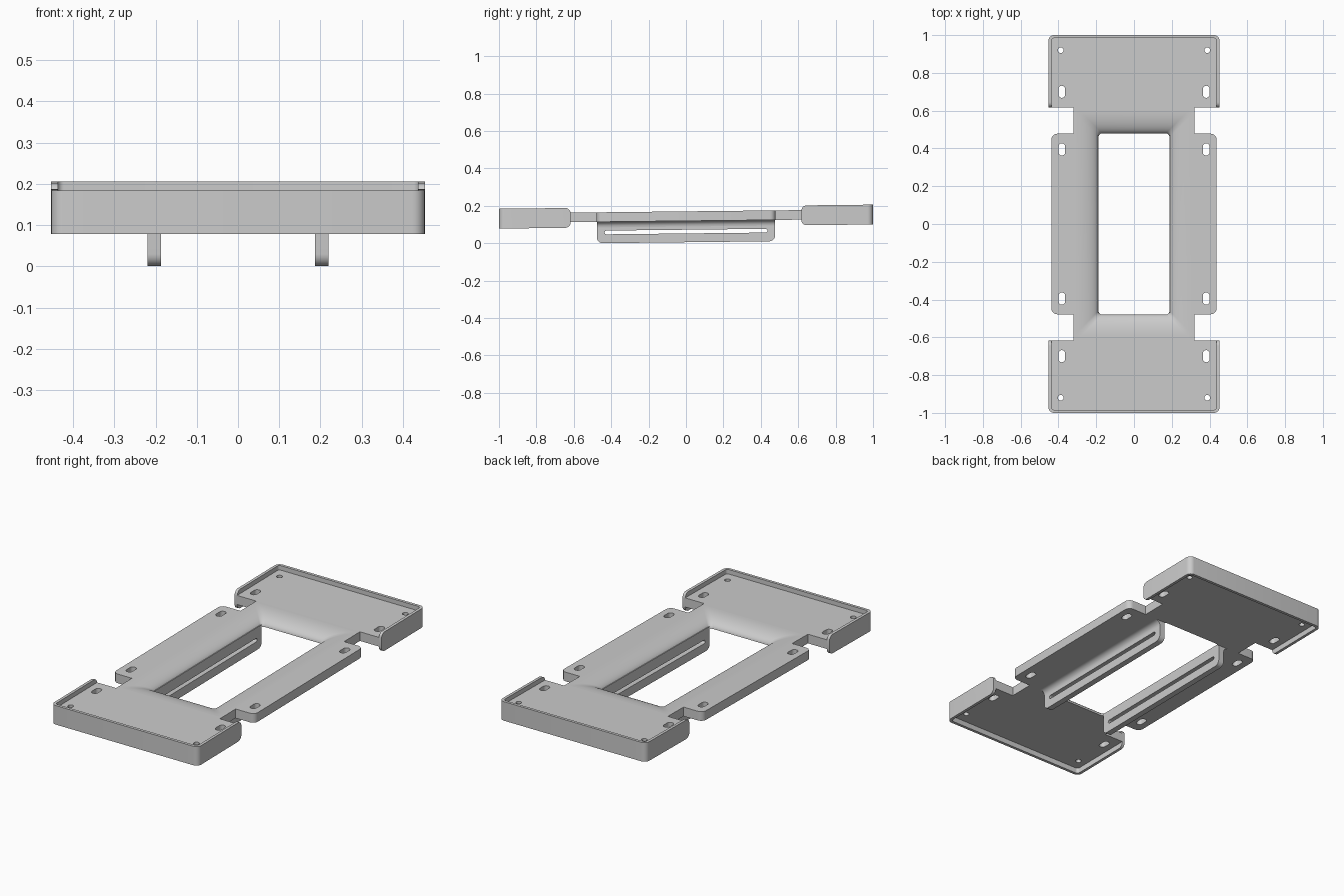
import bpy, bmesh, math
from mathutils import Matrix, Vector

if "Cube" in bpy.data.objects:
    bpy.data.objects.remove(bpy.data.objects["Cube"])

SLOPE = 0.011            # whole part tilts gently upward toward the back
TOP, BOTTOM = 0.17, 0.119


def rounded(pts, seg=6):
    """Polygon of (x, y, radius) right-angle corners with arcs."""
    out, n = [], len(pts)
    for i, (x, y, r) in enumerate(pts):
        p = Vector((x, y))
        if r == 0:
            out.append(p)
            continue
        d1 = (Vector(pts[i - 1][:2]) - p).normalized()
        d2 = (Vector(pts[(i + 1) % n][:2]) - p).normalized()
        c = p + r * (d1 + d2)
        for k in range(seg + 1):
            a = math.pi / 2 * k / seg
            out.append(c - r * (math.cos(a) * d2 + math.sin(a) * d1))
    return out


def rect(cx, cy, hx, hy, r):
    return rounded([(cx + hx, cy - hy, r), (cx + hx, cy + hy, r),
                    (cx - hx, cy + hy, r), (cx - hx, cy - hy, r)])


def finish(name, bm):
    """Tilt, clean up and shade a part."""
    for v in bm.verts:
        v.co.z += SLOPE * v.co.y
    bmesh.ops.recalc_face_normals(bm, faces=bm.faces[:])
    me = bpy.data.meshes.new(name)
    bm.to_mesh(me)
    bm.free()
    ob = bpy.data.objects.new(name, me)
    bpy.context.collection.objects.link(ob)
    bpy.ops.object.select_all(action='DESELECT')
    ob.select_set(True)
    bpy.context.view_layer.objects.active = ob
    bpy.ops.object.shade_smooth_by_angle(angle=math.radians(30))
    return ob


def extruded(loops, half, matrix):
    """Filled 2D outline with holes, extruded both ways, as a bmesh."""
    cu = bpy.data.curves.new("profile", 'CURVE')
    cu.dimensions, cu.fill_mode, cu.extrude = '2D', 'BOTH', half
    for loop in loops:
        s = cu.splines.new('POLY')
        s.points.add(len(loop) - 1)
        for pt, co in zip(s.points, loop):
            pt.co = (co[0], co[1], 0, 1)
        s.use_cyclic_u = True
    ob = bpy.data.objects.new("profile", cu)
    bpy.context.collection.objects.link(ob)
    me = bpy.data.meshes.new_from_object(
        ob.evaluated_get(bpy.context.evaluated_depsgraph_get()))
    bm = bmesh.new()
    bm.from_mesh(me)
    bpy.data.objects.remove(ob)
    bpy.data.curves.remove(cu)
    bpy.data.meshes.remove(me)
    bmesh.ops.remove_doubles(bm, verts=bm.verts[:], dist=1e-5)
    bmesh.ops.transform(bm, matrix=matrix, verts=bm.verts[:])
    return bm


# Flat plate with notched outline, window and mounting holes
HX, HY, FUN = 0.188, 0.48, 0.12
quarter = [(0.437, 0.478, 0.03), (0.32, 0.478, 0), (0.32, 0.617, 0),
           (0.445, 0.617, 0), (0.445, 0.99, 0.02)]
outline = (quarter + [(-x, y, r) for x, y, r in reversed(quarter)]
           + [(-x, -y, r) for x, y, r in quarter]
           + [(x, -y, r) for x, y, r in reversed(quarter)])
loops = [rounded(outline), rect(0, 0, HX + FUN, HY + FUN, 0.02)]
for sx in (1, -1):
    for sy in (1, -1):
        loops.append(rect(sx * 0.382, sy * 0.70, 0.018, 0.032, 0.0175))
        loops.append(rect(sx * 0.382, sy * 0.395, 0.018, 0.032, 0.0175))
        loops.append(rect(sx * 0.388, sy * 0.92, 0.015, 0.015, 0.0149))
finish("plate", extruded(loops, (TOP - BOTTOM) / 2,
                         Matrix.Translation((0, 0, (TOP + BOTTOM) / 2))))

# Rolled edge curving down into the window
bm = bmesh.new()
section = [(FUN * (1 - math.sin(a)), BOTTOM + (TOP - BOTTOM) * math.cos(a))
           for a in [math.pi / 2 * k / 12 for k in range(13)]]
section.append((FUN, BOTTOM))
rings = [[bm.verts.new((p.x, p.y, z)) for p in rect(0, 0, HX + o, HY + o, 0.02)]
         for o, z in section]
for a, b in zip(rings, rings[1:]):
    for i in range(len(a)):
        j = (i + 1) % len(a)
        bm.faces.new((a[i], a[j], b[j], b[i]))
finish("window_roll", bm)

# Slotted flanges hanging below the long sides of the window
flange = rounded([(-0.476, 0.005, 0.03), (0.476, 0.005, 0.03),
                  (0.476, 0.13, 0), (-0.476, 0.13, 0)])
slot = rect(0, 0.062, 0.435, 0.01, 0.0099)
R = 0.03
fillet = [(0.215, BOTTOM + 0.004), (0.22 + R, BOTTOM + 0.004)] + [
    (0.22 + R - R * math.sin(a), BOTTOM - R + R * math.cos(a))
    for a in [math.pi / 2 * k / 6 for k in range(7)]] + [(0.215, BOTTOM - R)]
for sx, side in ((1, "right"), (-1, "left")):
    m = Matrix(((0, 0, 1, sx * 0.2035), (1, 0, 0, 0), (0, 1, 0, 0), (0, 0, 0, 1)))
    finish("flange_" + side, extruded([flange, slot], 0.0165, m))
    m = Matrix(((sx, 0, 0, 0), (0, 0, 1, 0), (0, 1, 0, 0), (0, 0, 0, 1)))
    finish("flange_fillet_" + side, extruded([fillet], 0.476, m))

# U-shaped rims around both ends
rim = rounded([(0.453, 0.617, 0), (0.453, 1.0, 0.03), (-0.453, 1.0, 0.03),
               (-0.453, 0.617, 0), (-0.437, 0.617, 0), (-0.437, 0.984, 0.015),
               (0.437, 0.984, 0.015), (0.437, 0.617, 0)])
for name, turn in (("back_rim", 0), ("front_rim", math.pi)):
    bm = extruded([rim], 0.053, Matrix.Translation((0, 0, 0.142)))
    bmesh.ops.dissolve_limit(bm, angle_limit=0.01, verts=bm.verts[:], edges=bm.edges[:])
    tips = [e for e in bm.edges
            if all(abs(v.co.y - 0.617) < 1e-4 for v in e.verts)
            and abs(e.verts[0].co.z - e.verts[1].co.z) < 1e-4]
    bmesh.ops.bevel(bm, geom=tips, offset=0.028, segments=5, profile=0.5, affect='EDGES')
    bmesh.ops.rotate(bm, verts=bm.verts[:], cent=(0, 0, 0),
                     matrix=Matrix.Rotation(turn, 3, 'Z'))
    finish(name, bm)
